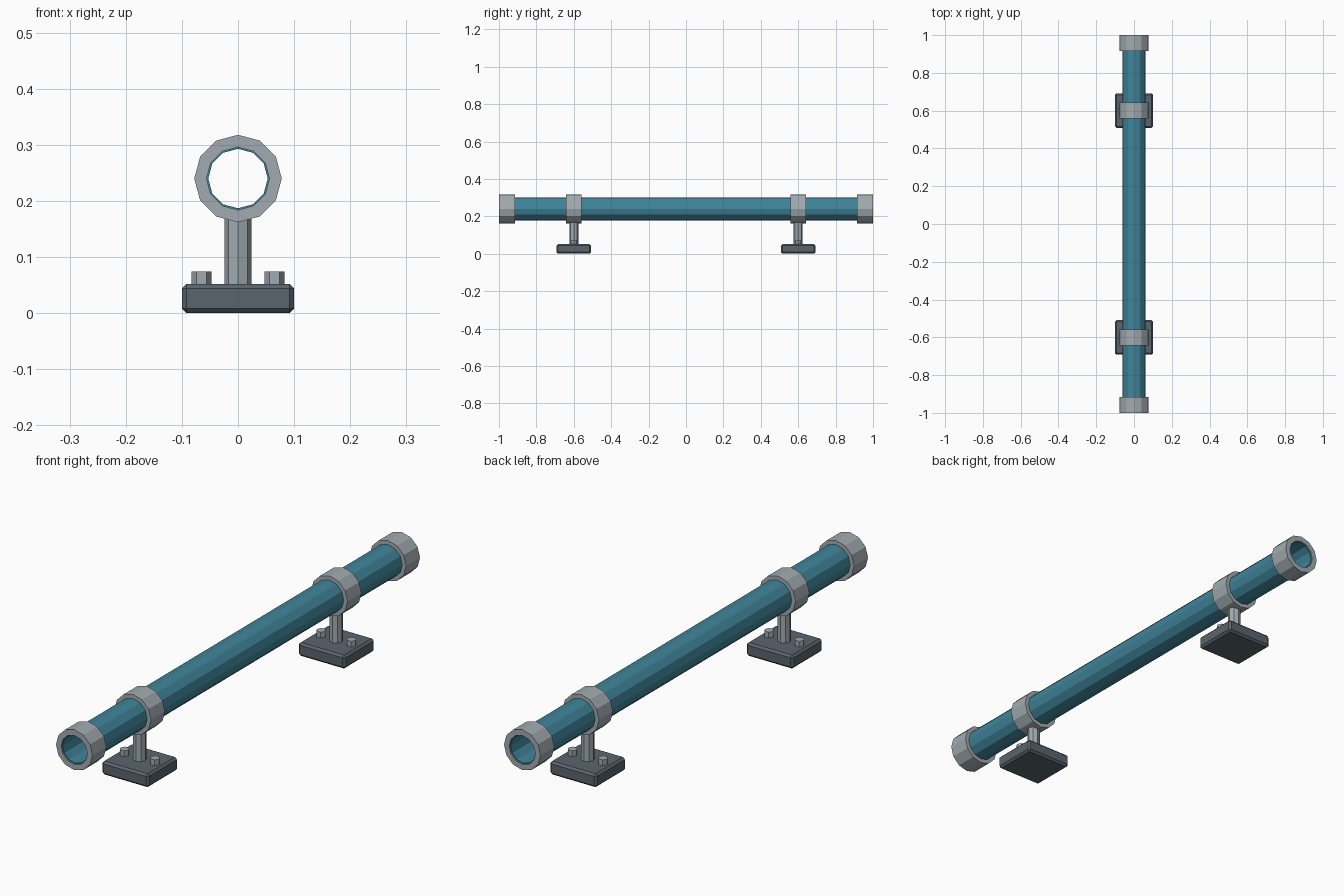
import bpy, bmesh
from math import sin, cos, pi

if "Cube" in bpy.data.objects:
    bpy.data.objects.remove(bpy.data.objects["Cube"])

AXIS_Z = 0.24


def material(name, rgb):
    m = bpy.data.materials.new(name)
    m.diffuse_color = (*rgb, 1)
    m.use_nodes = True
    m.node_tree.nodes["Principled BSDF"].inputs["Base Color"].default_value = m.diffuse_color
    return m


TEAL = material("teal_paint", (0.05, 0.23, 0.32))
STEEL = material("steel", (0.36, 0.41, 0.44))
DARK = material("dark_iron", (0.10, 0.13, 0.155))


def finish(name, bm, loc, mat):
    bmesh.ops.recalc_face_normals(bm, faces=bm.faces)
    mesh = bpy.data.meshes.new(name)
    bm.to_mesh(mesh)
    bm.free()
    mesh.materials.append(mat)
    ob = bpy.data.objects.new(name, mesh)
    ob.location = loc
    bpy.context.collection.objects.link(ob)
    return ob


def tube(name, y, length, outer, inner, mat, n=12):
    """Hollow faceted tube along y: a rectangular section swept round the axis."""
    bm = bmesh.new()
    h = length / 2
    section = [(outer, -h), (outer, h), (inner, h), (inner, -h)]
    rings = [[bm.verts.new((r * sin(2 * pi * i / n), v, r * cos(2 * pi * i / n)))
              for r, v in section] for i in range(n)]
    for i in range(n):
        a, b = rings[i], rings[(i + 1) % n]
        for k in range(4):
            j = (k + 1) % 4
            bm.faces.new((a[k], a[j], b[j], b[k]))
    return finish(name, bm, (0, y, AXIS_Z), mat)


def prism(name, x, y, z0, z1, r, n, mat):
    """Solid upright prism with its first corner on +x."""
    bm = bmesh.new()
    base = bm.faces.new([bm.verts.new((r * cos(2 * pi * i / n), r * sin(2 * pi * i / n), 0))
                         for i in range(n)])
    top = bmesh.ops.extrude_face_region(bm, geom=[base], use_keep_orig=True)
    verts = [g for g in top["geom"] if isinstance(g, bmesh.types.BMVert)]
    bmesh.ops.translate(bm, verts=verts, vec=(0, 0, z1 - z0))
    return finish(name, bm, (x, y, z0), mat)


def plate(name, y, size, bevel, mat):
    """Chamfered box standing on the ground."""
    bm = bmesh.new()
    bmesh.ops.create_cube(bm, size=1)
    bmesh.ops.scale(bm, vec=size, verts=bm.verts)
    bmesh.ops.bevel(bm, geom=bm.edges[:], offset=bevel, segments=1, affect='EDGES')
    return finish(name, bm, (0, y, size[2] / 2), mat)


# Main pipe
tube("pipe", 0, 1.99, 0.062, 0.053, TEAL)

for side, s in (("front", -1), ("back", 1)):
    # End collar and clamp ring
    tube(side + "_end_collar", s * 0.9575, 0.085, 0.078, 0.056, STEEL)
    tube(side + "_clamp_ring", s * 0.6, 0.085, 0.078, 0.056, STEEL)
    # Support foot: post, base plate and two hex bolts
    prism(side + "_post", 0, s * 0.6, 0.04, 0.175, 0.024, 8, STEEL)
    plate(side + "_base_plate", s * 0.6, (0.2, 0.184, 0.052), 0.008, DARK)
    for label, x in (("left", -0.065), ("right", 0.065)):
        prism(f"{side}_{label}_bolt", x, s * 0.6, 0.045, 0.074, 0.018, 6, STEEL)
